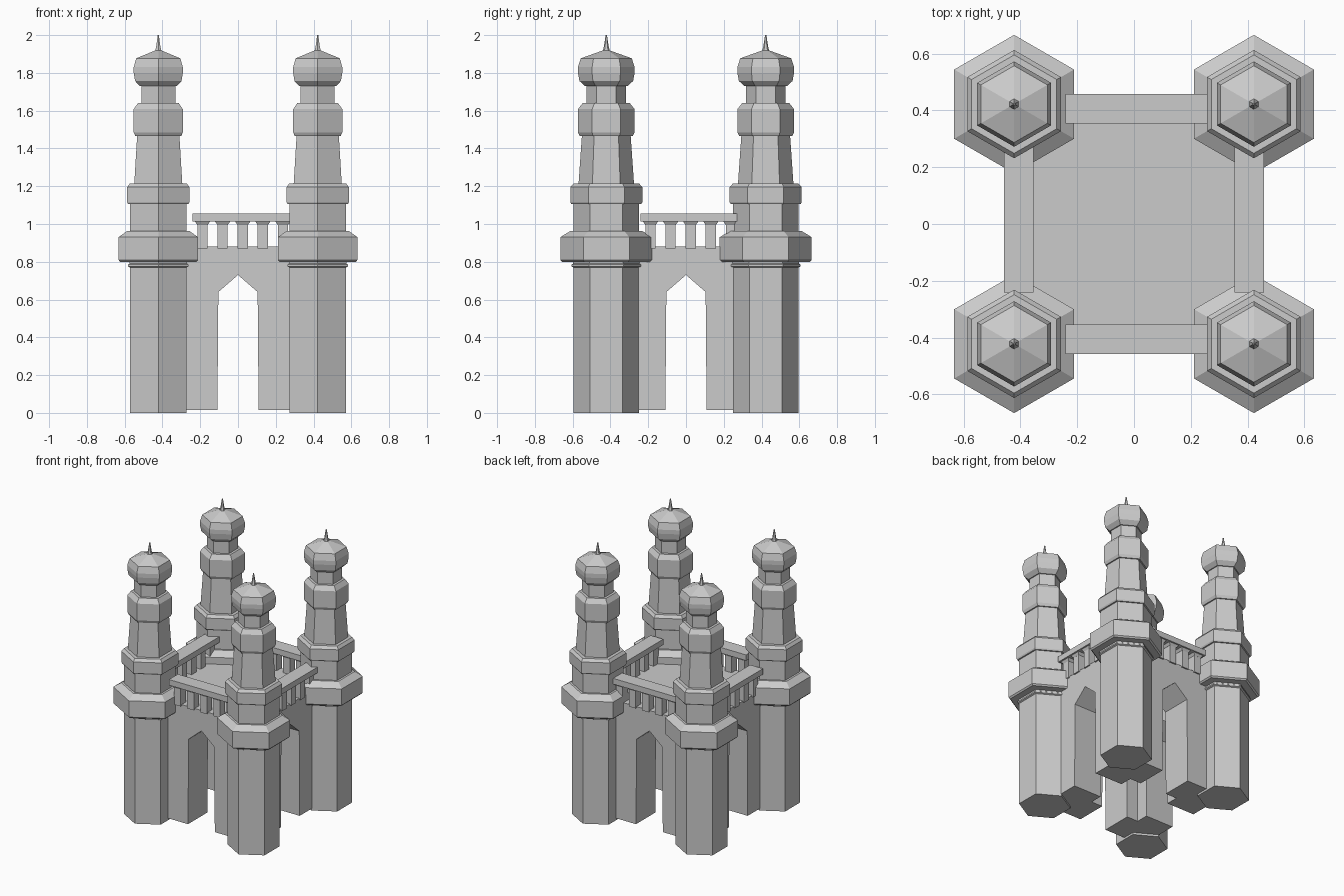
import bpy, bmesh, math

if "Cube" in bpy.data.objects:
    bpy.data.objects.remove(bpy.data.objects["Cube"])

C = 0.422            # tower centre offset
K = math.cos(math.pi / 6)


def finish(name, bm):
    bmesh.ops.recalc_face_normals(bm, faces=bm.faces)
    me = bpy.data.meshes.new(name)
    bm.to_mesh(me)
    bm.free()
    ob = bpy.data.objects.new(name, me)
    bpy.context.collection.objects.link(ob)
    return ob


def lathe(name, profile, cx, cy):
    """Hexagonal turning; profile is (flat-to-centre distance, z)."""
    bm = bmesh.new()
    rings = []
    for a, z in profile:
        rings.append([bm.verts.new((cx + a / K * math.cos(math.radians(30 + 60 * i)),
                                    cy + a / K * math.sin(math.radians(30 + 60 * i)), z))
                      for i in range(6)])
    for lo, hi in zip(rings, rings[1:]):
        for i in range(6):
            j = (i + 1) % 6
            bm.faces.new((lo[i], lo[j], hi[j], hi[i]))
    bm.faces.new(rings[0][::-1])
    bm.faces.new(rings[-1])
    return finish(name, bm)


def add_box(bm, x0, x1, y0, y1, z0, z1):
    vs = bmesh.ops.create_cube(bm, size=1)["verts"]
    for v in vs:
        v.co = ((x0 + x1) / 2 + v.co.x * (x1 - x0),
                (y0 + y1) / 2 + v.co.y * (y1 - y0),
                (z0 + z1) / 2 + v.co.z * (z1 - z0))
    return vs


def box(name, *dims):
    bm = bmesh.new()
    add_box(bm, *dims)
    return finish(name, bm)


def cut(ob, cutter):
    m = ob.modifiers.new("cut", "BOOLEAN")
    m.operation = "DIFFERENCE"
    m.solver = "EXACT"
    m.object = cutter
    bpy.context.view_layer.objects.active = ob
    bpy.ops.object.modifier_apply(modifier=m.name)
    bpy.data.objects.remove(cutter)


# corner towers
shaft = [(0.150, 0), (0.150, 0.77), (0.160, 0.775), (0.160, 0.785), (0.153, 0.79),
         (0.153, 0.80), (0.202, 0.80), (0.211, 0.81), (0.211, 0.93), (0.165, 0.963),
         (0.150, 0.963), (0.150, 1.105), (0.160, 1.105), (0.165, 1.115), (0.165, 1.195),
         (0.150, 1.215), (0.127, 1.215), (0.112, 1.465), (0.121, 1.465), (0.130, 1.485),
         (0.130, 1.608), (0.108, 1.64), (0.090, 1.64), (0.090, 1.74)]
dome = [(0.090, 1.73), (0.097, 1.73), (0.123, 1.757), (0.130, 1.80), (0.130, 1.83),
        (0.117, 1.877), (0.018, 1.918)]
finial = [(0.018, 1.91), (0.011, 1.94), (0.003, 2.0)]
for sx in (-1, 1):
    for sy in (-1, 1):
        lathe("tower_shaft", shaft, sx * C, sy * C)
        lathe("tower_dome", dome, sx * C, sy * C)
        lathe("tower_finial", finial, sx * C, sy * C)

# central hall: block with hollow room and four pointed arches
hall = box("arched_hall", -0.425, 0.425, -0.425, 0.425, 0.015, 0.88)
cut(hall, box("room_cutter", -0.2, 0.2, -0.2, 0.2, -0.1, 0.81))
arch = [(-0.11, -0.1), (0.11, -0.1), (0.104, 0.64), (0, 0.73), (-0.104, 0.64)]
for along_x in (False, True):
    bm = bmesh.new()
    ends = [[bm.verts.new((d, u, z) if along_x else (u, d, z)) for u, z in arch]
            for d in (-0.6, 0.6)]
    bm.faces.new(ends[0])
    bm.faces.new(ends[1])
    for i in range(5):
        j = (i + 1) % 5
        bm.faces.new((ends[0][i], ends[0][j], ends[1][j], ends[1][i]))
    cut(hall, finish("arch_cutter", bm))

# roof balustrades: posts with flared capitals under a jointed rail
STEP = 0.1065
for along_x in (True, False):
    for side in (-1, 1):
        bm = bmesh.new()
        y = side * 0.405
        for i in range(5):
            x = -0.188 + i * STEP
            add_box(bm, x - 0.027, x + 0.027, y - 0.03, y + 0.03, 0.87, 1.0)
            for v in add_box(bm, x - 0.042, x + 0.042, y - 0.042, y + 0.042, 0.995, 1.016):
                if v.co.z < 1.0:
                    v.co.x = x + (v.co.x - x) * 0.65
                    v.co.y = y + (v.co.y - y) * 0.72
            add_box(bm, x - STEP / 2, x + STEP / 2, y - 0.052, y + 0.052, 1.013, 1.055)
        if not along_x:
            for v in bm.verts:
                v.co.x, v.co.y = v.co.y, v.co.x
        finish("balustrade", bm)
